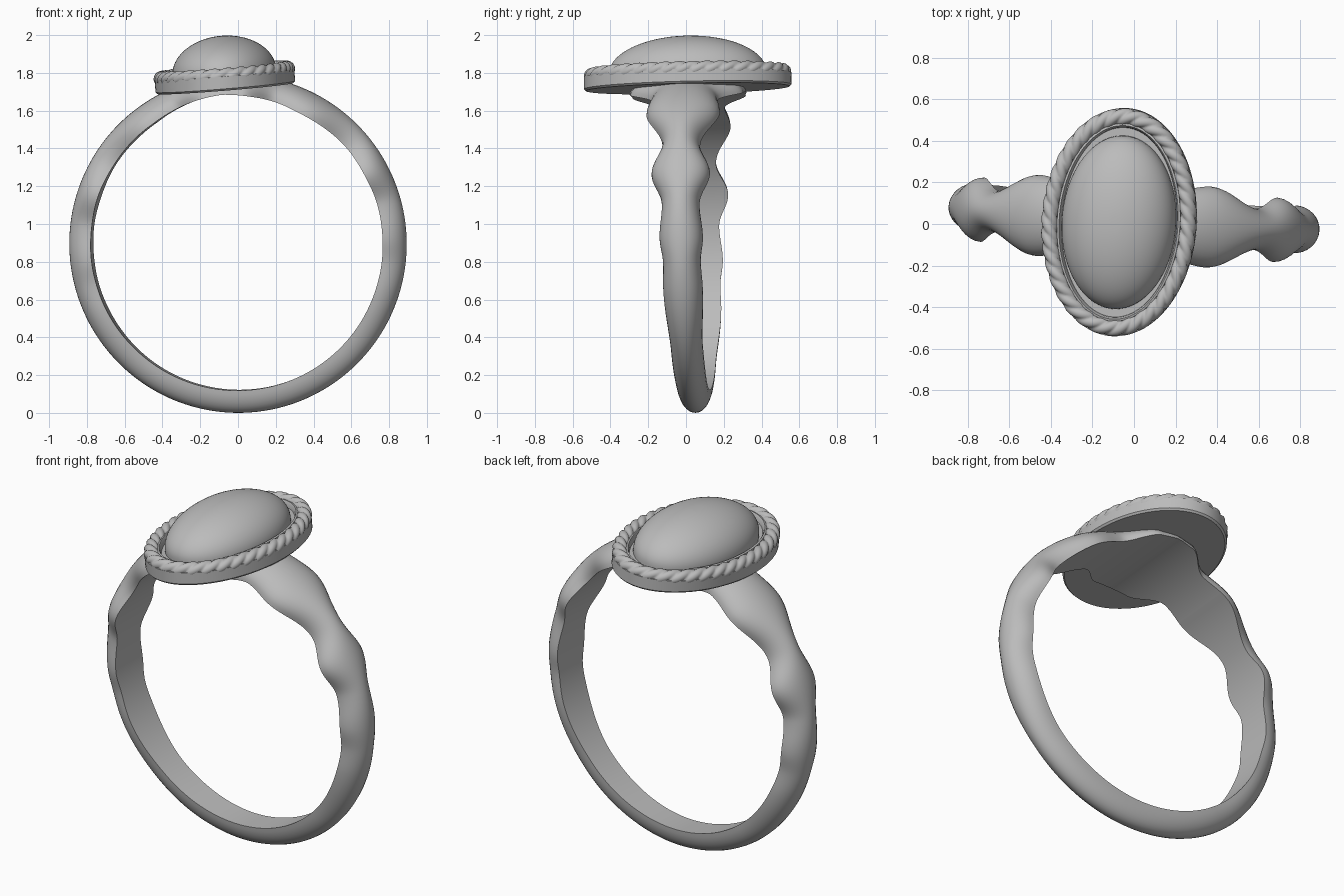
import bpy, bmesh, math
from mathutils import Matrix, Vector

if "Cube" in bpy.data.objects:
    bpy.data.objects.remove(bpy.data.objects["Cube"])

metal = bpy.data.materials.new("plain grey")
GREY = (0.5, 0.5, 0.5, 1)
metal.use_nodes = True
metal.diffuse_color = GREY
metal.node_tree.nodes["Principled BSDF"].inputs["Base Color"].default_value = GREY

# The whole ring leans and turns slightly about the middle of the band
pose = (Matrix.Translation((0, 0.027, 0.895))
        @ Matrix.Rotation(math.radians(-3.8), 4, 'Z')
        @ Matrix.Rotation(math.radians(1.5), 4, 'X')
        @ Matrix.Rotation(math.radians(-4.5), 4, 'Y'))


def skin(name, rings, loop=False, angle=40):
    """Join closed rings of points into a skin, as a loop or with end caps."""
    bm = bmesh.new()
    rows = [[bm.verts.new(p) for p in ring] for ring in rings]
    n = len(rows[0])
    pairs = list(zip(rows, rows[1:]))
    if loop:
        pairs.append((rows[-1], rows[0]))
    else:
        bm.faces.new(rows[0])
        bm.faces.new(rows[-1])
    for a, b in pairs:
        for i in range(n):
            j = (i + 1) % n
            bm.faces.new((a[i], a[j], b[j], b[i]))
    bmesh.ops.recalc_face_normals(bm, faces=bm.faces)
    mesh = bpy.data.meshes.new(name)
    bm.to_mesh(mesh)
    bm.free()
    mesh.materials.append(metal)
    obj = bpy.data.objects.new(name, mesh)
    bpy.context.collection.objects.link(obj)
    obj.matrix_world = pose
    bpy.ops.object.select_all(action='DESELECT')
    obj.select_set(True)
    bpy.context.view_layer.objects.active = obj
    bpy.ops.object.shade_smooth_by_angle(angle=math.radians(angle))
    return obj


def oval(a, b, z, n=96):
    turns = [math.tau * i / n for i in range(n)]
    return [(a * math.cos(t), b * math.sin(t), z) for t in turns]


# Half width of the band by degrees from its top
WIDTHS = [(0, .31), (7, .30), (20, .175), (32, .195), (53, .10), (66, .155), (79, .10),
          (92, .115), (102, .10), (112, .105), (140, .085), (180, .08)]


def half_width(deg):
    for (d0, w0), (d1, w1) in zip(WIDTHS, WIDTHS[1:]):
        if deg <= d1:
            f = (deg - d0) / (d1 - d0)
            return w0 + (w1 - w0) * (1 - math.cos(math.pi * f)) / 2
    return WIDTHS[-1][1]


# Band: flat inside, domed outside, wavy edges and a wide seat at the top
STEPS, ARC = 288, 16
band = []
for i in range(STEPS):
    t = math.tau * i / STEPS
    deg = abs(math.degrees(t) - 360 * (t > math.pi))
    w = half_width(deg)
    inner = 0.775 + 0.025 * max(0, 1 - deg / 30)
    section = []
    for k in range(ARC + 1):
        u = math.cos(math.pi * k / ARC)
        section.append((w * u, inner + (0.895 - inner) * math.sqrt(max(0, 1 - u * u))))
    section += [(w * u, inner) for u in (-0.5, 0, 0.5)]
    band.append([(r * math.sin(t), y, r * math.cos(t)) for y, r in section])
skin("band", band, loop=True)

# Oval setting: solid plate with a raised inner lip
A, B = 0.37, 0.55
profile = [(0.01, .825), (0, .835), (0, .90), (.07, .905), (.073, .925),
           (.083, .928), (.09, .915), (.093, .895)]
skin("setting", [oval(A - d, B - d, z) for d, z in profile])

# Rope border: three twisted strands laid around the oval
STRANDS, TWISTS, SIDES = 3, 12, 24
a, b, size = A - 0.037, B - 0.042, 0.042
rope = []
for i in range(432):
    t = math.tau * i / 432
    even = t + 0.1 * math.sin(2 * t)
    out = Vector((b * math.cos(t), a * math.sin(t), 0)).normalized()
    centre = Vector((a * math.cos(t), b * math.sin(t), 0.903))
    ring = []
    for k in range(SIDES):
        p = math.tau * k / SIDES
        lobe = abs(math.cos(STRANDS / 2 * (p - TWISTS * even)))
        r = size * (0.72 + 0.28 * lobe ** 0.7)
        ring.append(centre + r * (math.cos(p) * out + math.sin(p) * Vector((0, 0, 1))))
    rope.append(ring)
skin("rope_border", rope, loop=True, angle=50)

# Domed oval stone
stone = [oval(.275, .418, .88)]
for k in range(20):
    e = math.pi / 2 * k / 20
    stone.append(oval(.275 * math.cos(e), .418 * math.cos(e), .91 + .195 * math.sin(e)))
skin("stone", stone)
